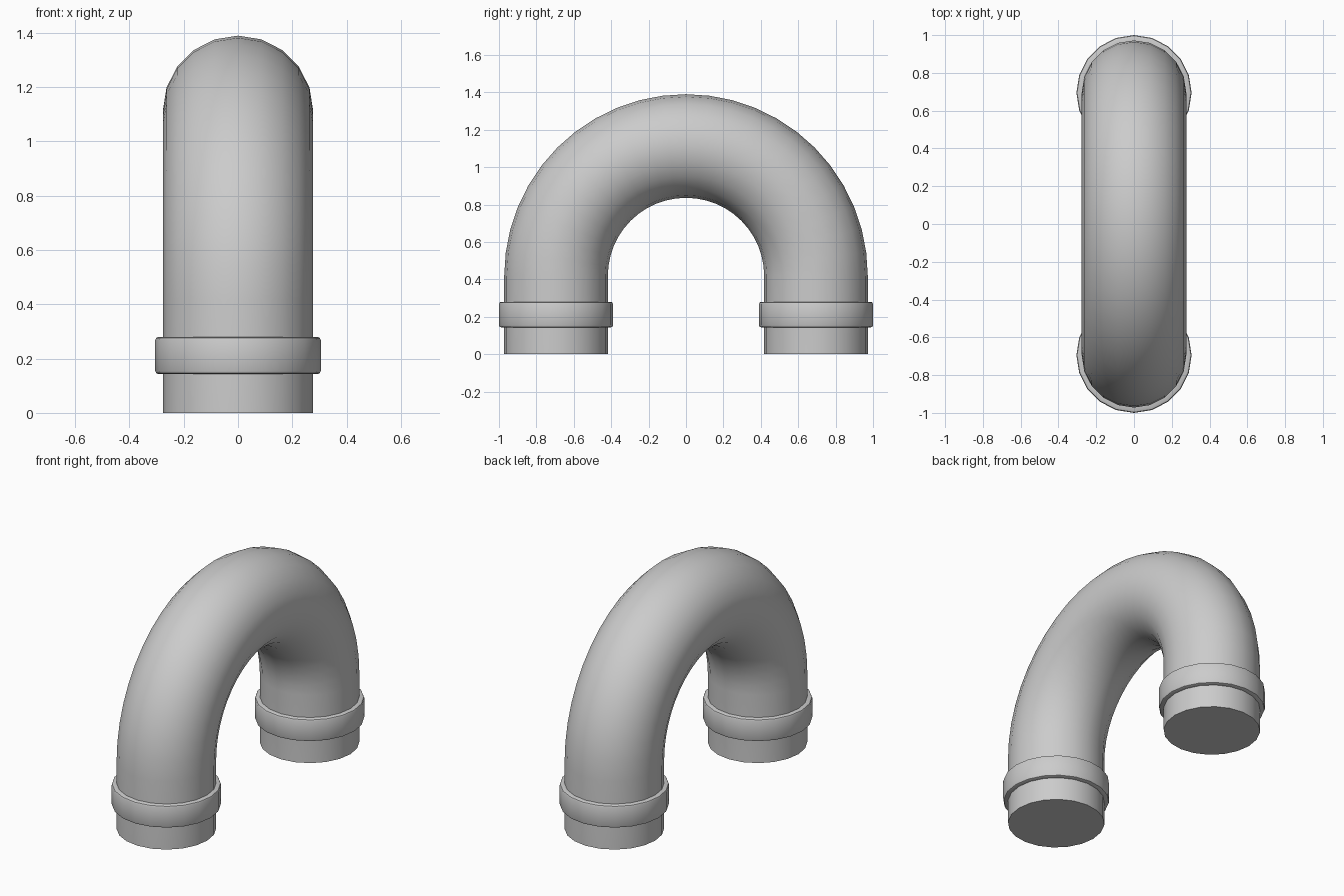
import bpy, bmesh
from math import sin, cos, pi, radians

if "Cube" in bpy.data.objects:
    bpy.data.objects.remove(bpy.data.objects["Cube"])

SIDES = 20
BEND_R, TUBE_R, BEND_Z = 0.695, 0.277, 0.418
COLLAR_R = 0.305


def skin(bm, rings, closed=False):
    """Bridge consecutive vertex rings with quads."""
    pairs = list(zip(rings, rings[1:]))
    if closed:
        pairs.append((rings[-1], rings[0]))
    for a, b in pairs:
        for i in range(SIDES):
            j = (i + 1) % SIDES
            bm.faces.new((a[i], a[j], b[j], b[i]))


def finish(bm, name):
    bmesh.ops.recalc_face_normals(bm, faces=bm.faces[:])
    mesh = bpy.data.meshes.new(name)
    bm.to_mesh(mesh)
    bm.free()
    obj = bpy.data.objects.new(name, mesh)
    bpy.context.collection.objects.link(obj)
    bpy.ops.object.select_all(action='DESELECT')
    obj.select_set(True)
    bpy.context.view_layer.objects.active = obj
    bpy.ops.object.shade_smooth_by_angle(angle=radians(35))
    return obj


# U-bend pipe: two straight legs joined by a half circle, capped ends
bm = bmesh.new()
ARC = 24
stations = [(0, -BEND_Z)] + [(pi * k / ARC, 0) for k in range(ARC + 1)] + [(pi, -BEND_Z)]
rings = []
for a, drop in stations:
    ring = []
    for i in range(SIDES):
        t = 2 * pi * i / SIDES
        r = BEND_R + TUBE_R * cos(t)
        ring.append(bm.verts.new((TUBE_R * sin(t), r * cos(a), BEND_Z + r * sin(a) + drop)))
    rings.append(ring)
skin(bm, rings)
bm.faces.new(rings[0])
bm.faces.new(rings[-1])
finish(bm, "bent_pipe")

# Raised collar with softened edges near each end
Z0, Z1, B = 0.143, 0.28, 0.012
IN = TUBE_R - 0.01
profile = [(IN, Z0), (COLLAR_R - B, Z0), (COLLAR_R - 0.3 * B, Z0 + 0.3 * B), (COLLAR_R, Z0 + B),
           (COLLAR_R, Z1 - B), (COLLAR_R - 0.3 * B, Z1 - 0.3 * B), (COLLAR_R - B, Z1), (IN, Z1)]
for side, name in ((-1, "front_collar"), (1, "back_collar")):
    bm = bmesh.new()
    rings = [[bm.verts.new((r * sin(2 * pi * i / SIDES),
                            side * BEND_R + r * cos(2 * pi * i / SIDES), z))
              for i in range(SIDES)] for r, z in profile]
    skin(bm, rings, closed=True)
    finish(bm, name)
